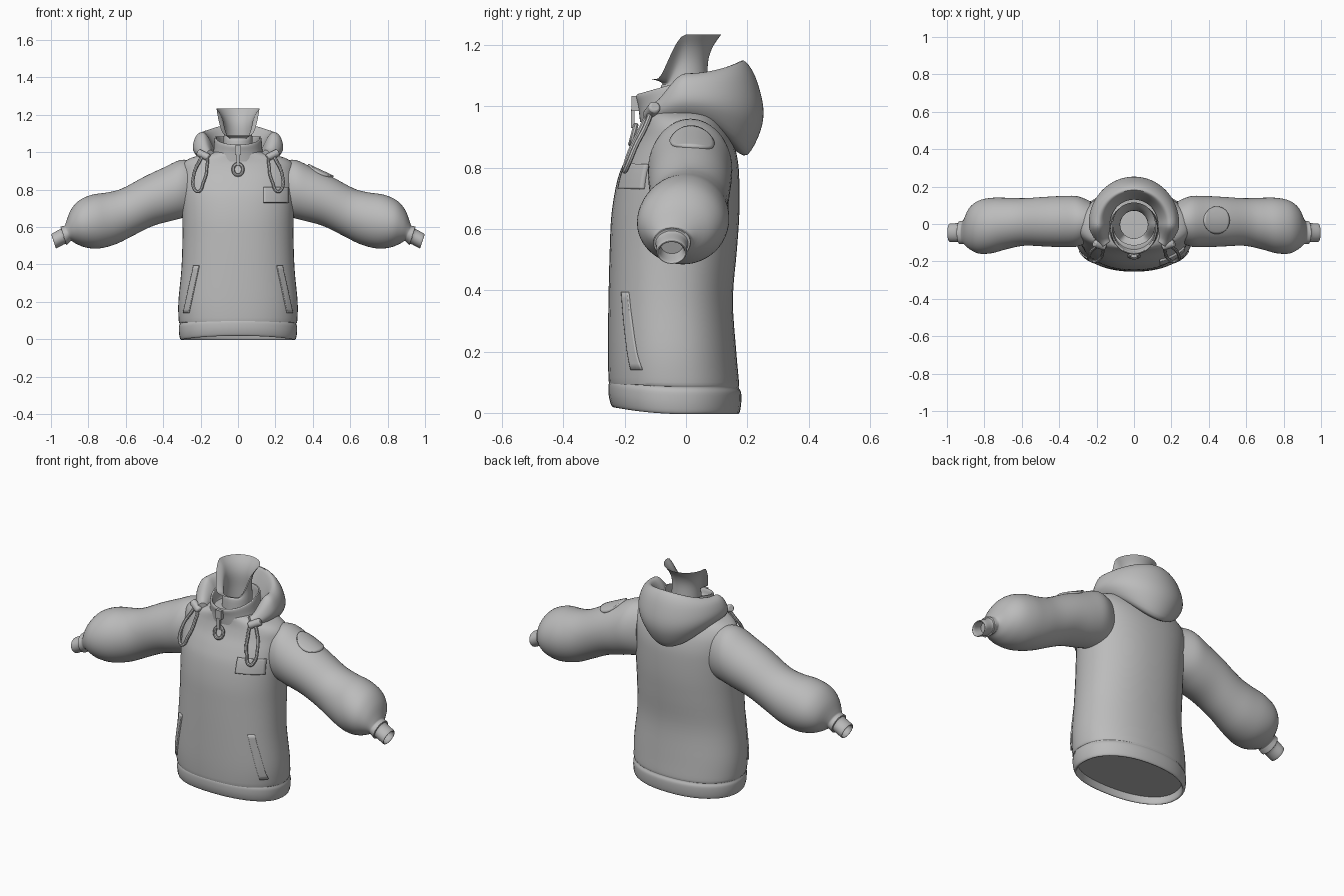
import bpy
import bmesh
from math import sin, cos, pi, radians, copysign
from mathutils import Vector
from mathutils.bvhtree import BVHTree

cube = bpy.data.objects.get("Cube")
if cube:
    bpy.data.objects.remove(cube, do_unlink=True)

GREY = (0.5, 0.5, 0.5, 1)
fabric = bpy.data.materials.new("grey fabric")
fabric.use_nodes = True
fabric.diffuse_color = GREY
fabric.node_tree.nodes["Principled BSDF"].inputs["Base Color"].default_value = GREY
SEG = 48


def finish(name, mesh, angle=40):
    """Add a mesh to the scene with the shared material and smooth shading."""
    obj = bpy.data.objects.new(name, mesh)
    bpy.context.collection.objects.link(obj)
    mesh.materials.clear()
    mesh.materials.append(fabric)
    bpy.ops.object.select_all(action='DESELECT')
    obj.select_set(True)
    bpy.context.view_layer.objects.active = obj
    bpy.ops.object.shade_smooth_by_angle(angle=radians(angle))
    return obj


def spline(pts, steps):
    """Smooth curve through the given points."""
    out = []
    for i in range(len(pts) - 1):
        a, b, c, d = pts[max(i - 1, 0)], pts[i], pts[i + 1], pts[min(i + 2, len(pts) - 1)]
        for k in range(steps):
            t = k / steps
            out.append(b + 0.5 * t * ((c - a) + t * ((2 * a - 5 * b + 4 * c - d)
                                                    + t * (3 * (b - c) + d - a))))
    return out + [pts[-1]]


def loft(name, rings, steps=4, caps=(True, True), closed=True):
    """Skin a smooth surface over rings of matching points."""
    rings = list(zip(*[spline(col, steps) for col in zip(*rings)]))
    bm = bmesh.new()
    rows = [[bm.verts.new(p) for p in ring] for ring in rings]
    n = len(rows[0])
    for a, b in zip(rows, rows[1:]):
        for i in range(n if closed else n - 1):
            j = (i + 1) % n
            bm.faces.new((a[i], a[j], b[j], b[i]))
    for row, cap in zip((rows[0], rows[-1]), caps):
        if cap:
            bm.faces.new(row)
    bmesh.ops.recalc_face_normals(bm, faces=bm.faces)
    mesh = bpy.data.meshes.new(name)
    bm.to_mesh(mesh)
    bm.free()
    return finish(name, mesh)


def oval(hw, y0, y1, z, power=2.2):
    """Horizontal rounded section from its half width and depth range."""
    pts = []
    for i in range(SEG):
        t = 2 * pi * i / SEG
        c, s = (copysign(abs(f) ** (2 / power), f) for f in (cos(t), sin(t)))
        pts.append(Vector((hw * c, (y0 + y1) / 2 + (y1 - y0) / 2 * s, z)))
    return pts


# Torso with rolled hem, closed inside the hem and under the collar
torso = [(.035, .292, -.225, .155), (0, .296, -.232, .162), (0, .308, -.243, .174),
         (.03, .315, -.252, .18), (.065, .316, -.253, .18), (.083, .311, -.247, .172),
         (.1, .317, -.252, .173), (.2, .319, -.255, .164), (.37, .303, -.253, .153),
         (.53, .297, -.249, .166), (.65, .298, -.243, .174), (.76, .303, -.224, .174),
         (.83, .306, -.197, .168), (.89, .306, -.166, .152), (.935, .297, -.149, .13),
         (.965, .262, -.143, .115), (.985, .2, -.142, .105), (1.0, .14, -.14, .1),
         (1.005, .1, -.12, .08)]
rings = []
for z, hw, y0, y1 in torso:
    ring = oval(hw, y0, y1, z)
    if z < .09:
        for p in ring:
            p.z += .025 * max(0, -p.y / .25) ** 2
    rings.append(ring)
body = loft("jacket_body", rings)

# Stand-up collar, lower at the front
collar = [(.95, .15, -.15, .11), (1.0, .132, -.156, .11), (1.075, .126, -.163, .115),
          (1.085, .12, -.158, .11), (1.075, .113, -.15, .103), (1.0, .11, -.135, .095),
          (.985, .06, -.08, .06)]
rings = []
for z, hw, y0, y1 in collar:
    ring = oval(hw, y0, y1, z, 2)
    for p in ring:
        p.z -= .045 * max(0, -p.y / .16) * (z > 1.01)
    rings.append(ring)
loft("collar", rings, caps=(False, True))

# Sleeves: top and bottom points of each section, then depth range
sleeve = [(.24, .955, .22, .66, -.09, .12), (.31, .958, .29, .65, -.12, .148),
          (.40, .917, .35, .635, -.124, .15), (.50, .87, .45, .608, -.12, .145),
          (.62, .806, .55, .56, -.116, .138), (.70, .785, .65, .51, -.133, .14),
          (.78, .773, .74, .486, -.156, .14), (.85, .742, .81, .49, -.158, .125),
          (.895, .69, .86, .508, -.135, .088), (.92, .625, .89, .525, -.11, .03),
          (.928, .607, .90, .52, -.107, .018), (.948, .603, .917, .505, -.107, .015),
          (.95, .59, .925, .51, -.097, .005), (.995, .565, .97, .487, -.096, .003),
          (.99, .558, .967, .495, -.087, -.006), (.95, .575, .925, .52, -.082, -.01)]
sleeves = {}
for side, label in ((1, "left"), (-1, "right")):
    rings = []
    for xt, zt, xb, zb, y0, y1 in sleeve:
        top, low = Vector((side * xt, 0, zt)), Vector((side * xb, 0, zb))
        mid, up = (top + low) / 2, (top - low) / 2
        rings.append([mid + up * cos(a) + Vector((0, (y0 + y1) / 2 + (y1 - y0) / 2 * sin(a), 0))
                      for a in (2 * pi * i / SEG for i in range(SEG))])
    sleeves[label] = loft(label + "_sleeve", rings)

# Lowered hood: radius and height profiles at back, side and front end
back = [(.13, 1.02), (.165, 1.12), (.188, 1.15), (.225, 1.10), (.252, 1.0),
        (.243, .92), (.2, .842), (.155, .86)]
flank = [(.128, 1.02), (.158, 1.08), (.188, 1.108), (.222, 1.09), (.241, 1.04),
         (.235, 1.0), (.2, .965), (.14, .97)]
front = [(.15, .98), (.16, 1.0), (.18, 1.012), (.2, 1.005), (.212, .985),
         (.207, .965), (.19, .95), (.15, .955)]
rings = []
for i in range(-20, 21):
    t = abs(i) / 20 * radians(126)
    if t < pi / 2:
        a, b, f = back, flank, (1 - cos(2 * t)) / 2
    else:
        a, b, f = flank, front, (t - pi / 2) / radians(36)
        f = f * f * (3 - 2 * f)
    pts = []
    for (r0, z0), (r1, z1) in zip(a, b):
        r = r0 + (r1 - r0) * f
        pts.append(Vector((copysign(r * sin(t), i), r * cos(t), z0 + (z1 - z0) * f)))
    rings.append(spline(pts, 4))
loft("hood", rings, steps=2)

# Neck gaiter: narrow tube flaring to an open rim that dips at the chin
rings = [[], [], [], [], []]
for i in range(SEG):
    t = 2 * pi * i / SEG
    w = min(1, max(0, (min(t, 2 * pi - t) - pi / 2) / radians(55)))
    rim = 1.235 - .145 * w * w * (3 - 2 * w)
    for ring, (r, f) in zip(rings, ((.08, -.3), (.078, 0), (.074, .45), (.087, .75), (.115, 1))):
        z = 1.06 + (rim - 1.06) * f if f >= 0 else .99
        ring.append(Vector((r * sin(t), r * cos(t) - .005 * (1 - f), z)))
loft("neck_gaiter", rings, caps=(True, False))


def drape(name, spot, obj, ray, thickness, n=12):
    """Lay a thin plate on a surface by casting a grid of rays."""
    tree = BVHTree.FromPolygons([v.co for v in obj.data.vertices],
                                [p.vertices[:] for p in obj.data.polygons])
    ray = Vector(ray)
    bm = bmesh.new()
    grid = []
    for i in range(n + 1):
        row = []
        for j in range(n + 1):
            start = Vector(spot(i / n, j / n)) - 3 * ray
            hit = tree.ray_cast(start, ray)[0]
            row.append(bm.verts.new(hit if hit else start + 3 * ray))
        grid.append(row)
    for a, b in zip(grid, grid[1:]):
        for j in range(n):
            bm.faces.new((a[j], a[j + 1], b[j + 1], b[j]))
    mesh = bpy.data.meshes.new(name)
    bm.to_mesh(mesh)
    bm.free()
    plate = finish(name, mesh)
    mod = plate.modifiers.new("thickness", 'SOLIDIFY')
    mod.thickness, mod.offset = thickness, 0


def disc(u, v):
    a, b = 2 * u - 1, 2 * v - 1
    return (.44 + .068 * a * (1 - b * b / 2) ** .5, .02 + .07 * b * (1 - a * a / 2) ** .5, 0)


# Chest badge, upper arm patch and slanted pocket welts
drape("chest_badge", lambda u, v: (.135 + .13 * u, 0, .73 + .08 * v), body, (0, 1, 0), .022)
drape("arm_patch", disc, sleeves["left"], (0, 0, -1), .018)
for side, label in ((1, "left"), (-1, "right")):
    drape(label + "_pocket", lambda u, v: (side * (.26 - .055 * v + .03 * u), 0, .14 + .255 * v),
          body, (0, 1, 0), .014)


def cord(name, pts, radius, cyclic=True):
    """Round cord through the given points."""
    data = bpy.data.curves.new(name, 'CURVE')
    data.dimensions = '3D'
    data.bevel_depth, data.bevel_resolution = radius, 2
    line = data.splines.new('BEZIER')
    line.bezier_points.add(len(pts) - 1)
    for point, co in zip(line.bezier_points, pts):
        point.co = co
        point.handle_left_type = point.handle_right_type = 'AUTO'
    line.use_cyclic_u = cyclic
    helper = bpy.data.objects.new(name, data)
    bpy.context.collection.objects.link(helper)
    bpy.context.view_layer.update()
    mesh = bpy.data.meshes.new_from_object(
        helper.evaluated_get(bpy.context.evaluated_depsgraph_get()))
    bpy.data.objects.remove(helper, do_unlink=True)
    return finish(name, mesh)


# Drawstring loops with their toggles
loop = [(.18, -.12, .975), (.168, -.155, .91), (.185, -.187, .84), (.214, -.2, .79),
        (.236, -.19, .81), (.238, -.165, .87), (.212, -.13, .94)]
for side, label in ((1, "left"), (-1, "right")):
    cord(label + "_drawstring", [(side * x, y, z) for x, y, z in loop], .009)
    bpy.ops.mesh.primitive_cylinder_add(vertices=20, radius=.02, depth=.07)
    made = bpy.context.object
    made.name = label + "_toggle"
    made.location = (side * .185, -.112, .985)
    made.rotation_euler = (0, side * radians(65), side * radians(20))
    made.data.materials.append(fabric)
    bevel = made.modifiers.new("soft edge", 'BEVEL')
    bevel.width, bevel.segments = .007, 2
    bpy.ops.object.shade_smooth_by_angle(angle=radians(40))

# Zip slider, tab and ring pull
for name, size, place in (("zip_slider", (.034, .024, .05), (0, -.166, 1.01)),
                          ("zip_tab", (.018, .012, .06), (0, -.174, .96))):
    bpy.ops.mesh.primitive_cube_add(size=1, location=place)
    made = bpy.context.object
    made.name, made.scale = name, size
    made.data.materials.append(fabric)
cord("zip_pull", [(.026 * sin(a), -.172 + .008 * cos(a), .908 + .03 * cos(a))
                  for a in (2 * pi * i / 8 for i in range(8))], .009)
